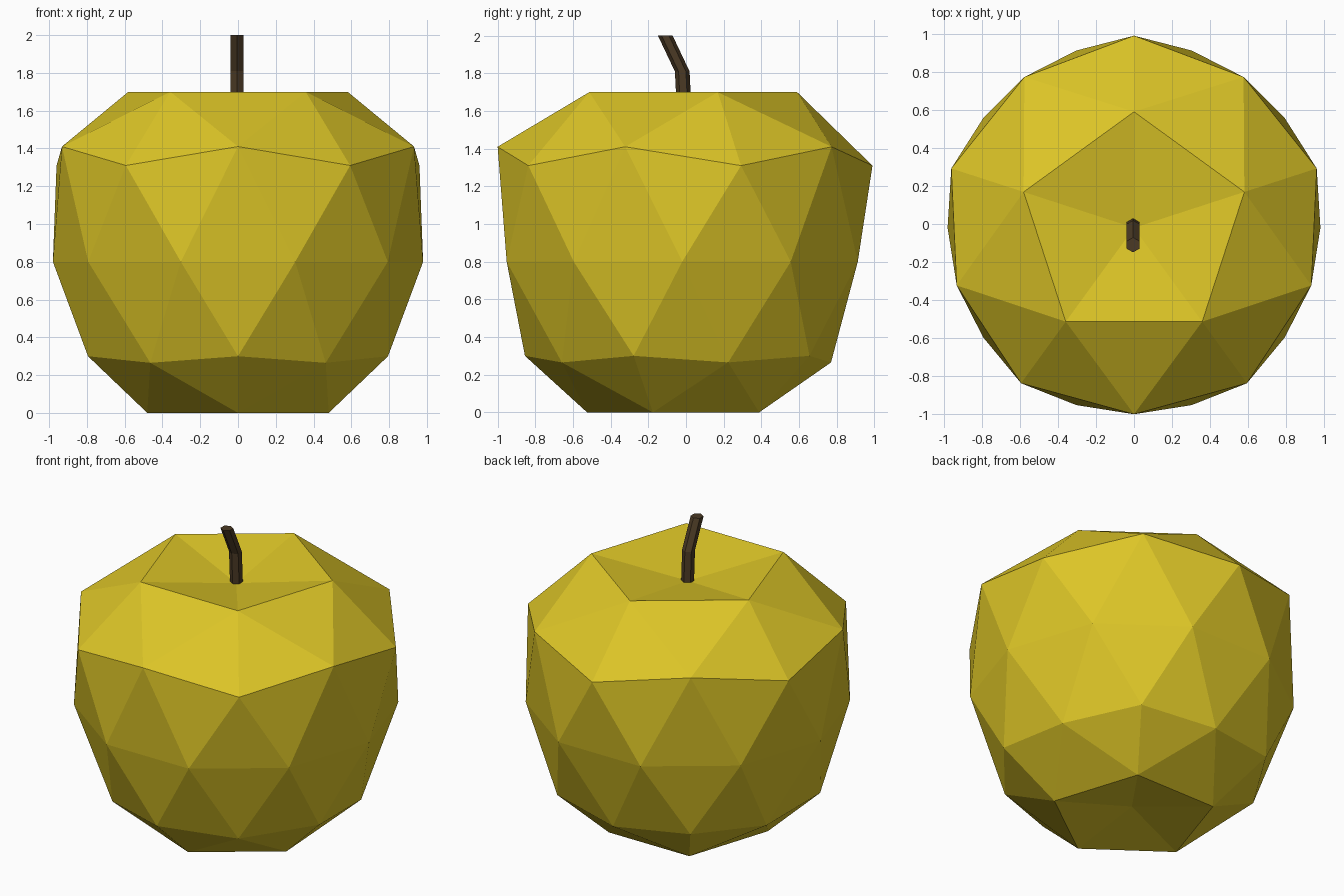
import bpy
import bmesh
from math import cos, sin, pi
from mathutils import Matrix

cube = bpy.data.objects.get("Cube")
if cube:
    bpy.data.objects.remove(cube)


def make_material(name, color):
    mat = bpy.data.materials.new(name)
    mat.use_nodes = True
    mat.diffuse_color = (*color, 1)
    mat.node_tree.nodes["Principled BSDF"].inputs["Base Color"].default_value = (*color, 1)
    return mat


def add_object(name, bm, mat):
    bmesh.ops.recalc_face_normals(bm, faces=bm.faces)
    mesh = bpy.data.meshes.new(name)
    bm.to_mesh(mesh)
    bm.free()
    mesh.materials.append(mat)
    obj = bpy.data.objects.new(name, mesh)
    bpy.context.collection.objects.link(obj)
    return obj


yellow = make_material("yellow skin", (0.72, 0.56, 0.02))
brown = make_material("brown stem", (0.07, 0.042, 0.018))

# Fruit body: icosphere whose rows are reshaped (unit height, new radius, new height)
ROWS = [
    (1.0, 0.0, 1.60),
    (0.851, 0.61, 1.70),
    (0.526, 0.98, 1.41),
    (0.447, 1.01, 1.31),
    (0.0, 0.98, 0.80),
    (-0.447, 0.835, 0.30),
    (-0.526, 0.79, 0.265),
    (-0.851, 0.505, 0.0),
    (-1.0, 0.0, 0.07),
]
CENTRE_Y = -0.02

bm = bmesh.new()
bmesh.ops.create_icosphere(bm, subdivisions=2, radius=1, matrix=Matrix.Rotation(pi / 2, 4, "Z"))
for v in bm.verts:
    _, radius, height = min(ROWS, key=lambda row: abs(row[0] - v.co.z))
    flat = v.co.xy
    flat = flat.normalized() * radius if radius else flat * 0
    v.co = (flat.x, flat.y + CENTRE_Y, height)
add_object("fruit_body", bm, yellow)

# Stem: bent six-sided rod lofted through level rings (y, z)
SIDES = 6
bm = bmesh.new()
rings = []
for y, z in [(-0.008, 1.57), (-0.02, 1.81), (-0.11, 2.0)]:
    ring = []
    for i in range(SIDES):
        a = pi / 2 + i * 2 * pi / SIDES
        ring.append(bm.verts.new((-0.005 + 0.039 * cos(a), y + 0.039 * sin(a), z)))
    rings.append(ring)
for low, high in zip(rings, rings[1:]):
    for i in range(SIDES):
        j = (i + 1) % SIDES
        bm.faces.new((low[i], low[j], high[j], high[i]))
bm.faces.new(rings[0])
bm.faces.new(rings[-1])
add_object("stem", bm, brown)
